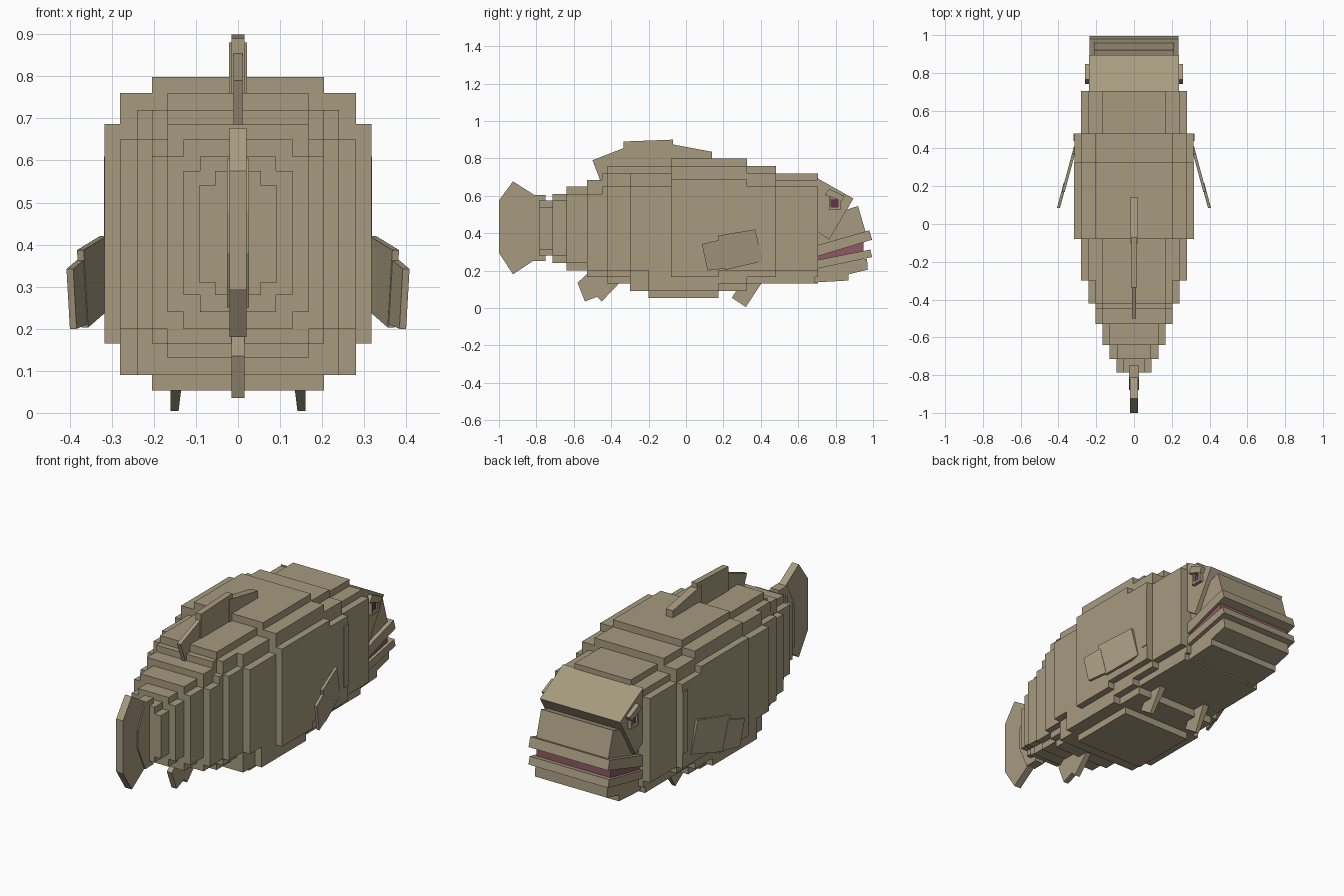
import bpy, bmesh

if "Cube" in bpy.data.objects:
    bpy.data.objects.remove(bpy.data.objects["Cube"])


def material(name, rgb):
    m = bpy.data.materials.new(name)
    m.diffuse_color = (*rgb, 1)
    m.use_nodes = True
    m.node_tree.nodes["Principled BSDF"].inputs["Base Color"].default_value = m.diffuse_color
    return m


SKIN = material("olive_tan", (0.385, 0.325, 0.215))
MOUTH = material("dusty_red", (0.27, 0.105, 0.125))
EYE = material("dark_plum", (0.14, 0.03, 0.075))


def finish(name, bm, mat):
    bmesh.ops.recalc_face_normals(bm, faces=bm.faces)
    me = bpy.data.meshes.new(name)
    bm.to_mesh(me)
    bm.free()
    me.materials.append(mat)
    ob = bpy.data.objects.new(name, me)
    bpy.context.collection.objects.link(ob)
    return ob


def add_prism(bm, pts, inner, outer):
    """Solid over a (y, z) outline; inner and outer give x at each point."""
    a = [bm.verts.new((inner(y, z), y, z)) for y, z in pts]
    b = [bm.verts.new((outer(y, z), y, z)) for y, z in pts]
    bm.faces.new(a)
    bm.faces.new(b[::-1])
    for i in range(len(pts)):
        j = (i + 1) % len(pts)
        bm.faces.new((a[i], a[j], b[j], b[i]))


def slab(name, pts, hw, mat=SKIN):
    bm = bmesh.new()
    add_prism(bm, pts, lambda y, z: -hw, lambda y, z: hw)
    return finish(name, bm, mat)


def pair(name, pts, inner, outer, mat=SKIN):
    bm = bmesh.new()
    for s in (-1, 1):
        add_prism(bm, pts, lambda y, z: s * inner(y, z), lambda y, z: s * outer(y, z))
    return finish(name, bm, mat)


def rect(y0, y1, z0, z1):
    return [(y0, z0), (y1, z0), (y1, z1), (y0, z1)]


def section(name, y0, y1, boxes):
    bm = bmesh.new()
    for hw, z0, z1 in boxes:
        add_prism(bm, rect(y0, y1, z0, z1), lambda y, z: -hw, lambda y, z: hw)
    return finish(name, bm, SKIN)


# Stepped body, from the neck back to the tail root
section("neck", 0.475, 0.705, [(.28, .2, .65), (.24, .165, .685), (.167, .13, .72)])
section("shoulder", 0.325, 0.48, [(.315, .2, .65), (.28, .165, .72), (.205, .13, .76)])
section("trunk", -0.08, 0.325, [(.317, .2, .687), (.28, .13, .76), (.205, .09, .798)])
section("rear_trunk", -0.30, -0.08, [(.28, .2, .65), (.24, .13, .72), (.167, .13, .76)])
section("hip", -0.42, -0.30, [(.24, .2, .65), (.205, .165, .72), (.167, .13, .76)])
section("tail_base_a", -0.45, -0.42, [(.205, .2, .65), (.167, .165, .72)])
section("tail_base_b", -0.53, -0.45, [(.205, .2, .61), (.167, .165, .685)])
section("tail_base_c", -0.64, -0.53, [(.167, .24, .61), (.13, .2, .65)])
section("tail_base_d", -0.715, -0.64, [(.13, .28, .575), (.09, .24, .61)])
section("tail_base_e", -0.785, -0.715, [(.093, .31, .54), (.055, .28, .575)])

# Belly steps
section("belly_low", -0.20, 0.175, [(.205, .053, .3), (.28, .09, .3)])
section("belly_sides", -0.08, 0.175, [(.317, .165, .3)])
section("belly_mid", -0.30, 0.325, [(.24, .09, .3)])
section("belly_front", 0.30, 0.69, [(.24, .13, .3)])
pair("gill_rib", rect(.44, .48, .28, .61), lambda y, z: .30, lambda y, z: .319)

# Head
slab("forehead", [(.70, .695), (.895, .585), (.765, .365), (.70, .41)], .237)
slab("snout", [(.70, .30), (.965, .39), (.92, .545), (.855, .525), (.70, .47)], .213)
slab("upper_lip", [(.70, .275), (.995, .365), (.98, .415), (.70, .335)], .235)
slab("mouth_inside", [(.70, .25), (.95, .29), (.95, .36), (.70, .29)], .22, MOUTH)
slab("lower_lip", [(.70, .21), (.995, .272), (.985, .312), (.70, .256)], .235)
slab("chin", [(.66, .135), (.87, .147), (.87, .18), (.972, .205),
              (.968, .262), (.70, .235)], .213)

# Eyes with a lid frame
pair("eye", rect(.775, .815, .54, .58), lambda y, z: .22, lambda y, z: .246, EYE)
pair("brow", [(.742, .605), (.765, .637), (.848, .598), (.832, .572)],
     lambda y, z: .22, lambda y, z: .26)
pair("lower_lid", rect(.765, .828, .527, .541), lambda y, z: .22, lambda y, z: .256)
pair("rear_lid", rect(.765, .776, .54, .59), lambda y, z: .22, lambda y, z: .256)
pair("front_lid", rect(.814, .828, .54, .59), lambda y, z: .22, lambda y, z: .256)

# Tail fin: root and two swept lobes
slab("tail_fin_root", [(-.75, .25), (-.75, .605), (-.82, .605), (-.88, .48),
                       (-.88, .38), (-.82, .25)], .026)
slab("tail_fin_upper", [(-.75, .56), (-.82, .61), (-.925, .677), (-1, .575),
                        (-1, .42), (-.8, .42)], .02)
slab("tail_fin_lower", [(-.75, .30), (-.82, .25), (-.925, .18), (-1, .295),
                        (-1, .43), (-.8, .43)], .02)

# Dorsal fin in three thinning pieces
slab("dorsal_fin_front", [(-.1, .72), (.14, .79), (.14, .835), (-.1, .88)], .021)
slab("dorsal_fin_middle", [(-.335, .73), (-.07, .73), (-.07, .9), (-.335, .89)], .016)
slab("dorsal_fin_rear", [(-.46, .685), (-.30, .70), (-.30, .868), (-.50, .79)], .011)

# Anal fin
slab("anal_fin", [(-.35, .14), (-.45, .035), (-.475, .06), (-.54, .035),
                  (-.58, .135), (-.52, .19), (-.40, .22)], .015)

# Pelvic fins
pair("pelvic_fin", [(.245, .055), (.32, .005), (.405, .135), (.30, .14)],
     lambda y, z: .125 + (.14 - z) * .12, lambda y, z: .161)


# Pectoral fins, swept outward toward the rear
def sweep(y, z):
    return .31 + (.41 - y) * .27


pair("pectoral_fin_inner", [(.17, .387), (.37, .42), (.41, .25), (.21, .203)],
     lambda y, z: sweep(y, z) - .008, lambda y, z: sweep(y, z) + .008)
pair("pectoral_fin_outer", [(.085, .342), (.185, .365), (.22, .212), (.115, .2)],
     lambda y, z: sweep(y, z) - .006, lambda y, z: sweep(y, z) + .01)
